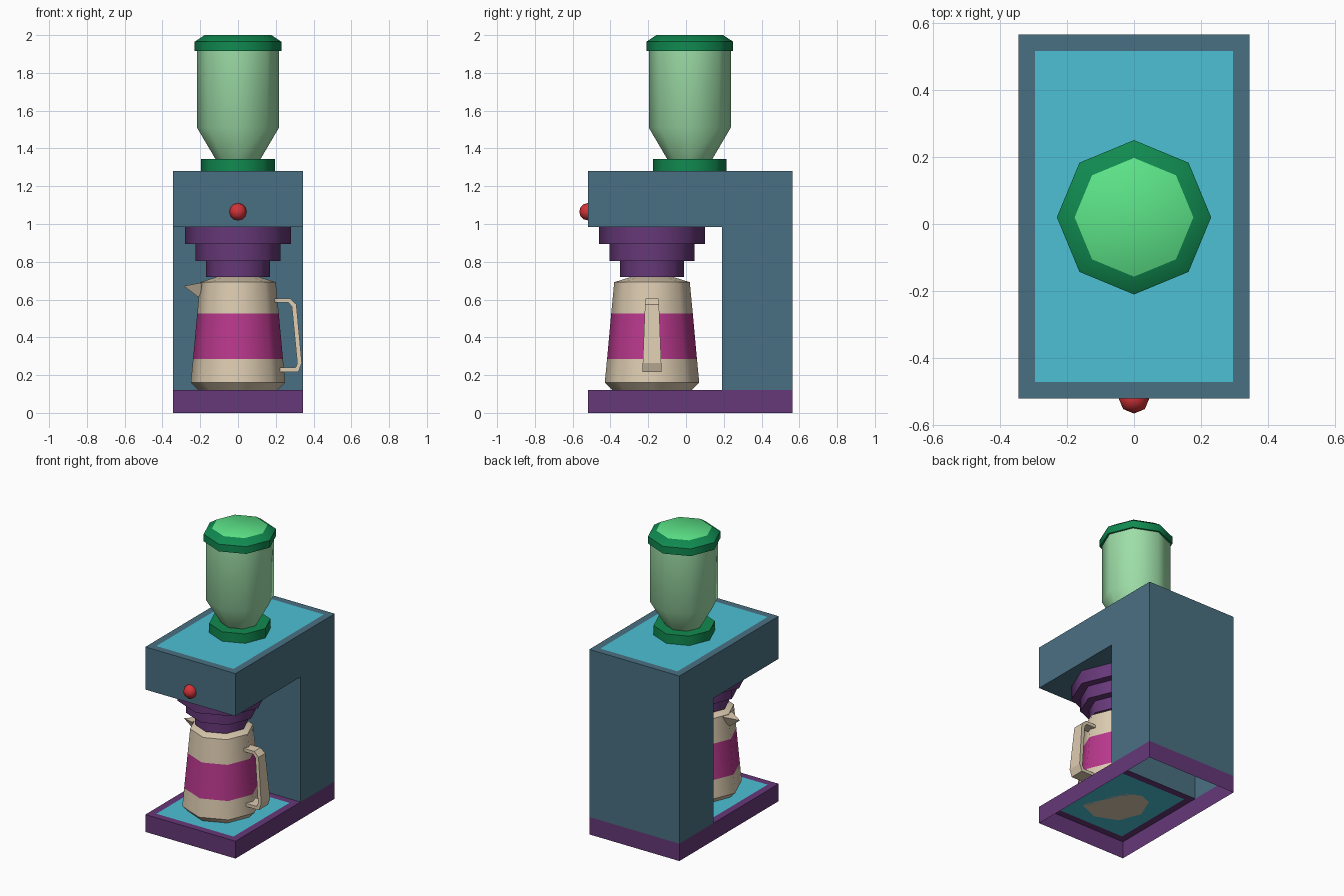
import bpy, bmesh, math

if "Cube" in bpy.data.objects:
    bpy.data.objects.remove(bpy.data.objects["Cube"])


def material(name, rgb):
    lin = [(c / 255 / 12.92 if c < 11 else ((c / 255 + 0.055) / 1.055) ** 2.4) for c in rgb]
    m = bpy.data.materials.new(name)
    m.diffuse_color = (*lin, 1)
    m.use_nodes = True
    m.node_tree.nodes["Principled BSDF"].inputs["Base Color"].default_value = m.diffuse_color
    return m


SLATE = material("slate blue", (74, 112, 130))
CYAN = material("cyan", (76, 192, 212))
PURPLE = material("purple", (102, 56, 120))
BEIGE = material("beige", (220, 203, 176))
MAGENTA = material("magenta", (184, 56, 140))
RED = material("red", (212, 50, 55))
GREEN = material("dark green", (16, 138, 80))
LIME = material("light green", (92, 228, 136))
GLASS = material("pale green", (158, 222, 168))


def finish(bm, name, mats, smooth=True):
    bmesh.ops.recalc_face_normals(bm, faces=bm.faces[:])
    me = bpy.data.meshes.new(name)
    bm.to_mesh(me)
    bm.free()
    for m in mats:
        me.materials.append(m)
    ob = bpy.data.objects.new(name, me)
    bpy.context.collection.objects.link(ob)
    if smooth:
        bpy.ops.object.select_all(action='DESELECT')
        ob.select_set(True)
        bpy.context.view_layer.objects.active = ob
        bpy.ops.object.shade_smooth_by_angle(angle=math.radians(46))
    return ob


def lathe(name, y, profile, mats, rule=lambda z, cap: 0):
    """Eight-sided turned part about a vertical axis, capped at both ends."""
    bm = bmesh.new()
    rings = [[bm.verts.new((r * math.cos(i * math.pi / 4), y + r * math.sin(i * math.pi / 4), z))
              for i in range(8)] for r, z in profile]
    for a, b in zip(rings, rings[1:]):
        for i in range(8):
            j = (i + 1) % 8
            f = bm.faces.new((a[i], a[j], b[j], b[i]))
            f.material_index = rule(f.calc_center_median().z, False)
    for ring, z in ((rings[0], profile[0][1]), (rings[-1], profile[-1][1])):
        bm.faces.new(ring).material_index = rule(z, True)
    return finish(bm, name, mats)


# Machine body: C-shaped side profile, open underneath, inset cyan plates
W = 0.345
outline = [(-.52, 0), (-.52, .12), (.19, .12), (.19, .985), (-.52, .985),
           (-.52, 1.28), (.565, 1.28), (.565, .12), (.565, 0)]
bm = bmesh.new()
left = [bm.verts.new((-W, y, z)) for y, z in outline]
right = [bm.verts.new((W, y, z)) for y, z in outline]
strips = [bm.faces.new((left[i], left[i + 1], right[i + 1], right[i])) for i in range(8)]
for side in (left, right):
    bm.faces.new([side[i] for i in (0, 1, 2, 7, 8)])
    bm.faces.new([side[i] for i in (2, 3, 4, 5, 6, 7)])
bmesh.ops.recalc_face_normals(bm, faces=bm.faces[:])
plates = [strips[1], strips[5]]
for f in plates:
    bmesh.ops.inset_region(bm, faces=[f], thickness=0.07)
for f in bm.faces:
    f.material_index = 1 if f.calc_center_median().z < 0.13 else 0
for f in plates:
    f.material_index = 2
finish(bm, "machine_body", [SLATE, PURPLE, CYAN], smooth=False)

# Stepped brew funnel
lathe("brew_funnel", -.18, [(.17, .72), (.17, .805), (.225, .805), (.225, .893),
                            (.28, .893), (.28, .985)], [PURPLE])

# Bean hopper with collar and lid
lathe("hopper_collar", .02, [(.195, 1.28), (.195, 1.345)], [GREEN])
lathe("bean_hopper", .02, [(.12, 1.345), (.217, 1.51), (.217, 1.92)], [GLASS])
lathe("hopper_lid", .02, [(.23, 1.915), (.23, 1.965), (.177, 2.0)], [GREEN, LIME],
      lambda z, cap: 1 if cap and z > 1.99 else 0)

# Carafe with coloured band
lathe("carafe", -.18, [(.21, .12), (.25, .16), (.238, .285), (.216, .525), (.2, .692), (.11, .72)],
      [BEIGE, MAGENTA], lambda z, cap: 1 if .3 < z < .5 else 0)

# Carafe spout
bm = bmesh.new()
a, b, c, d = [bm.verts.new(p) for p in ((-.19, -.23, .69), (-.19, -.13, .69),
                                        (-.287, -.18, .672), (-.2, -.18, .605))]
for f in ((a, b, c), (a, c, d), (b, c, d), (a, b, d)):
    bm.faces.new(f)
finish(bm, "carafe_spout", [BEIGE], smooth=False)

# Carafe handle: outer and inner path (x, z), widening downwards
outer = [(.18, .606), (.275, .606), (.309, .575), (.338, .265), (.32, .217), (.22, .217)]
inner = [(.18, .584), (.266, .584), (.285, .563), (.314, .262), (.304, .239), (.22, .239)]
half = [.035, .035, .037, .049, .05, .05]
bm = bmesh.new()
sections = [[bm.verts.new((x, -.18 + s * h, z)) for (x, z), s in ((o, -1), (o, 1), (n, 1), (n, -1))]
            for o, n, h in zip(outer, inner, half)]
for p, q in zip(sections, sections[1:]):
    for i in range(4):
        bm.faces.new((p[i], p[(i + 1) % 4], q[(i + 1) % 4], q[i]))
bm.faces.new(sections[0])
bm.faces.new(sections[-1])
finish(bm, "carafe_handle", [BEIGE], smooth=False)

# Front button
bm = bmesh.new()
bmesh.ops.create_uvsphere(bm, u_segments=8, v_segments=6, radius=.046)
for v in bm.verts:
    v.co.y += -.519
    v.co.z += 1.065
finish(bm, "power_button", [RED])
